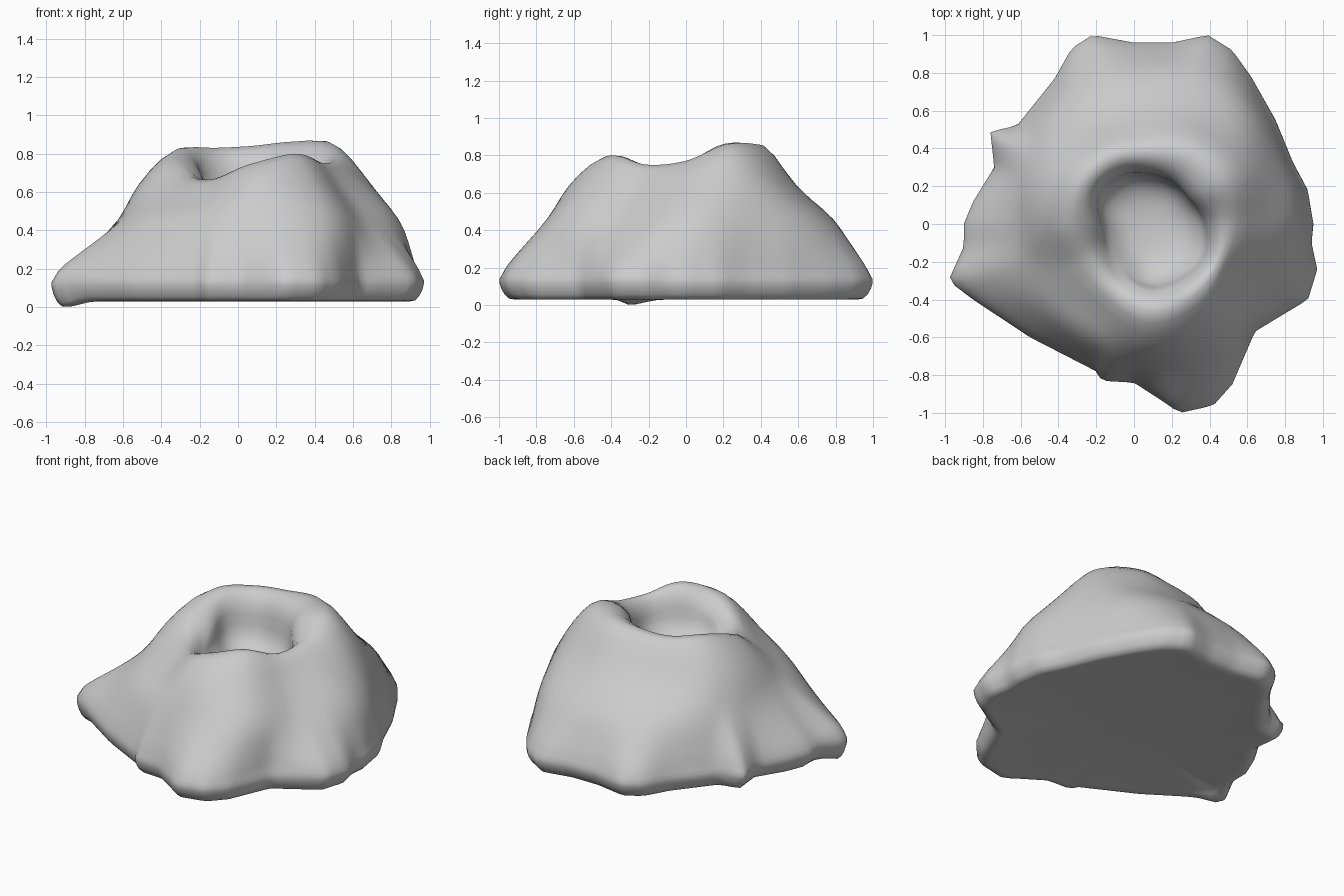
import bpy, bmesh, math
from mathutils import Vector

cube = bpy.data.objects.get("Cube")
if cube:
    bpy.data.objects.remove(cube, do_unlink=True)

CX, N = 0.08, 144          # crater axis and number of steps around it

# Ground outline with its lobes, counter-clockwise
OUTLINE = [(.95, 0), (.92, .18), (.84, .33), (.75, .55), (.62, .78), (.52, .92),
           (.39, 1), (.2, .96), (0, .96), (-.22, 1), (-.33, .93), (-.42, .77),
           (-.62, .52), (-.76, .49), (-.74, .3), (-.85, .12), (-.9, 0),
           (-.9, -.12), (-.98, -.3), (-.85, -.4), (-.55, -.6), (-.2, -.78),
           (-.17, -.83), (0, -.84), (.17, -.95), (.24, -1), (.42, -.96),
           (.52, -.85), (.64, -.57), (.92, -.4), (.97, -.24), (.94, -.1)]

# Radii and heights every 30 degrees around the axis
BODY = [.76, .75, .82, .79, .78, .73, .7, .7, .68, .73, .78, .66]
SHOULDER = [.58, .62, .63, .59, .59, .62, .6, .56, .55, .63, .61, .53]
SHOULDER_Z = [.65, .71, .64, .63, .62, .65, .63, .57, .56, .63, .65, .62]
CREST = [.42, .46, .46, .41, .43, .44, .43, .37, .4, .47, .45, .42]
CREST_Z = [.78, .87, .87, .85, .84, .84, .78, .69, .68, .76, .81, .76]
HOLE = [.31, .27, .27, .28, .31, .32, .27, .27, .3, .35, .35, .35]


def spline(a, b, c, d, t):
    return b + .5 * t * (c - a + t * (2 * a - 5 * b + 4 * c - d + t * (3 * (b - c) + d - a)))


def around(values, angle):
    u = angle / math.tau * len(values)
    i, n = int(u), len(values)
    return spline(*[values[(i + k) % n] for k in (-1, 0, 1, 2)], u - i)


def outline_radius(angle):
    # Distance from the axis to the outline along one direction
    d = Vector((math.cos(angle), math.sin(angle)))
    best = 0
    for i, p in enumerate(OUTLINE):
        a = Vector(p) - Vector((CX, 0))
        e = Vector(OUTLINE[(i + 1) % len(OUTLINE)]) - Vector(p)
        den = d.cross(e)
        if abs(den) > 1e-6:
            r, s = a.cross(e) / den, a.cross(d) / den
            if r > best and -1e-4 <= s <= 1.0001:
                best = r
    return best


def profile(angle):
    # Cross-section from the underside out to the edge, over the rim and into the crater
    out = outline_radius(angle)
    body, shoulder, shoulder_z, crest, crest_z, hole = [
        around(v, angle) for v in (BODY, SHOULDER, SHOULDER_Z, CREST, CREST_Z, HOLE)]
    foot = math.exp(-((angle - 3.43) / .08) ** 2)
    keys = [(out * .85, .035), (out * .95, .035 - .035 * foot), (out, .115 - .02 * foot),
            (out * .98, .19), (body + (out - body) * .6, .29), (body, .46),
            (shoulder, shoulder_z), (crest, crest_z), (hole, crest_z - .08),
            (hole * .9, .57), (hole * .55, .48), (.03, .46)]
    pts = []
    for i in range(len(keys) - 1):
        four = [keys[min(max(i + k, 0), len(keys) - 1)] for k in (-1, 0, 1, 2)]
        for t in (0, 1 / 3, 2 / 3):
            pts.append([max(spline(*c, t), 0) for c in zip(*four)])
    return pts + [keys[-1]]


# Skin the cross-sections into one closed mound
bm = bmesh.new()
columns = []
for j in range(N):
    a = math.tau * j / N
    columns.append([bm.verts.new((CX + r * math.cos(a), r * math.sin(a), z))
                    for r, z in profile(a)])
for j, col in enumerate(columns):
    nxt = columns[(j + 1) % N]
    for k in range(len(col) - 1):
        bm.faces.new((col[k], nxt[k], nxt[k + 1], col[k + 1]))

# Soften the ridges, keeping the ground edge in place
soft = [v for col in columns for v in col[8:-1]]
for _ in range(2):
    bmesh.ops.smooth_vert(bm, verts=soft, factor=.5, use_axis_x=True,
                          use_axis_y=True, use_axis_z=True)

# Crater floor and flat underside
bm.faces.new([c[-1] for c in columns])
center = bm.verts.new((CX, 0, .035))
for j in range(N):
    bm.faces.new((columns[(j + 1) % N][0], columns[j][0], center))
bmesh.ops.recalc_face_normals(bm, faces=bm.faces)

mesh = bpy.data.meshes.new("crater_mound")
bm.to_mesh(mesh)
bm.free()
mound = bpy.data.objects.new("crater_mound", mesh)
bpy.context.collection.objects.link(mound)

stone = bpy.data.materials.new("light_grey_stone")
stone.use_nodes = True
colour = (.6, .6, .6, 1)
stone.diffuse_color = colour
stone.node_tree.nodes["Principled BSDF"].inputs["Base Color"].default_value = colour
mesh.materials.append(stone)

bpy.ops.object.select_all(action='DESELECT')
mound.select_set(True)
bpy.context.view_layer.objects.active = mound
bpy.ops.object.shade_smooth_by_angle(angle=math.radians(80))
